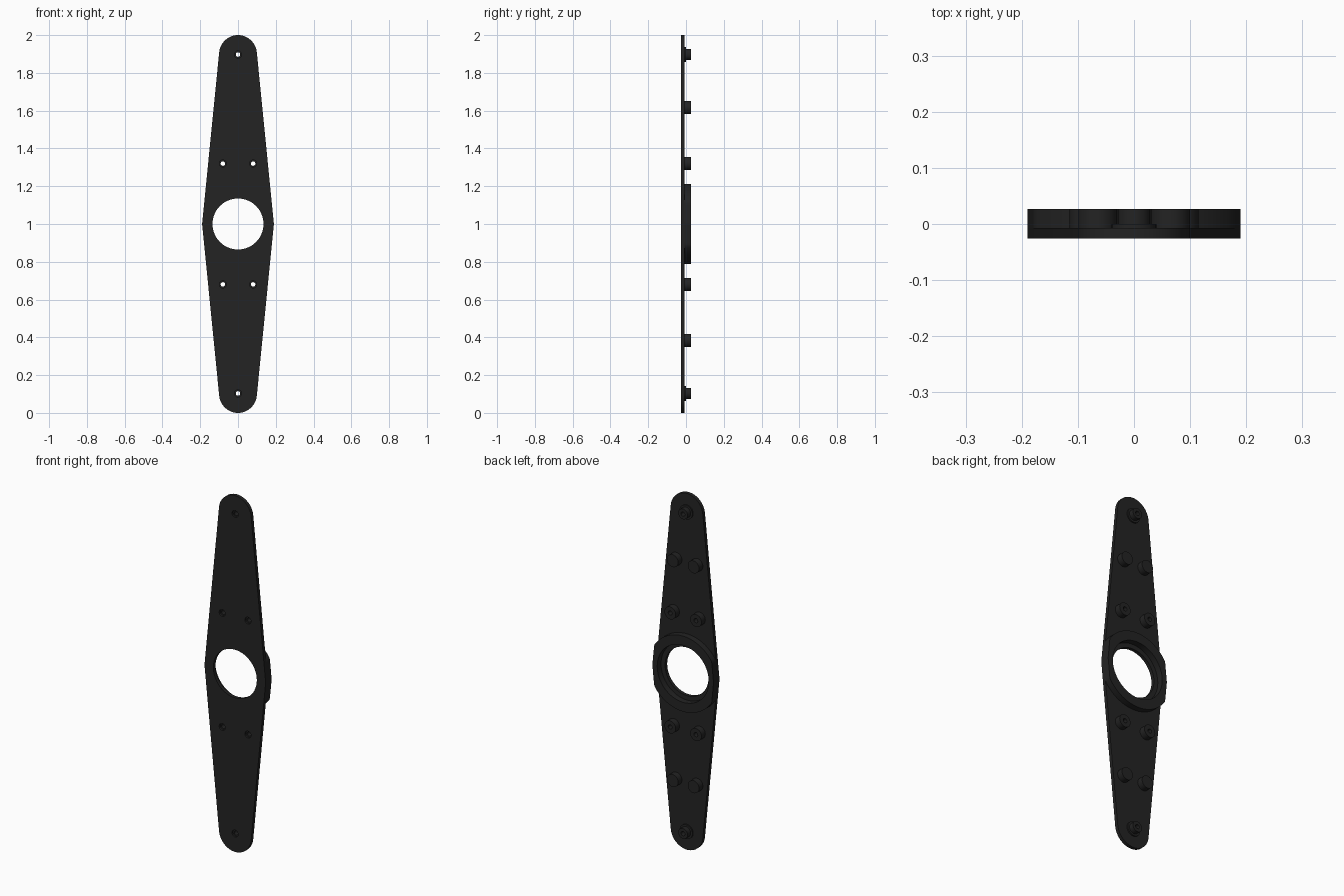
import bpy, bmesh
from math import sin, cos, pi, atan, sqrt

if "Cube" in bpy.data.objects:
    bpy.data.objects.remove(bpy.data.objects["Cube"])

FRONT, PLATE_BACK, BACK = -0.026, -0.007, 0.027
HALF_W, END_R, END_Z = 0.19, 0.1, 0.9

black = bpy.data.materials.new("matte_black")
black.diffuse_color = (0.017, 0.017, 0.017, 1)
black.use_nodes = True
black.node_tree.nodes["Principled BSDF"].inputs["Base Color"].default_value = black.diffuse_color


def circle(r, cx=0, cz=0, n=32):
    return [(cx + r * cos(2 * pi * i / n), cz + r * sin(2 * pi * i / n)) for i in range(n)]


def slab(name, loops, y0, y1):
    """Extrude flat loops (first outer, others holes) from y0 to y1."""
    cu = bpy.data.curves.new(name, 'CURVE')
    cu.dimensions, cu.fill_mode, cu.extrude = '2D', 'BOTH', (y1 - y0) / 2
    for pts in loops:
        sp = cu.splines.new('POLY')
        sp.points.add(len(pts) - 1)
        for p, (x, z) in zip(sp.points, pts):
            p.co = (x, z, 0, 1)
        sp.use_cyclic_u = True
    ob = bpy.data.objects.new(name, cu)
    bpy.context.collection.objects.link(ob)
    ob.rotation_euler = (pi / 2, 0, 0)
    ob.location = (0, (y0 + y1) / 2, 1)
    bpy.ops.object.select_all(action='DESELECT')
    bpy.context.view_layer.objects.active = ob
    ob.select_set(True)
    bpy.ops.object.convert(target='MESH')
    ob = bpy.context.object
    bm = bmesh.new()
    bm.from_mesh(ob.data)
    bmesh.ops.remove_doubles(bm, verts=bm.verts, dist=1e-5)
    bmesh.ops.recalc_face_normals(bm, faces=bm.faces)
    bm.to_mesh(ob.data)
    bm.free()
    ob.data.materials.clear()
    ob.data.materials.append(black)
    bpy.ops.object.shade_smooth_by_angle(angle=0.5)
    return ob


# Slope of the tapered sides, tangent to the rounded ends
k = 0.1
for _ in range(20):
    k = (HALF_W - END_R * sqrt(1 + k * k)) / END_Z
a0 = atan(k)

# Long tapered plate with rounded tips, bore and screw holes
tip = [(END_R * cos(a0 + (pi - 2 * a0) * i / 24),
        END_Z + END_R * sin(a0 + (pi - 2 * a0) * i / 24)) for i in range(25)]
outline = [(HALF_W, 0)] + tip + [(-HALF_W, 0)] + [(-x, -z) for x, z in tip]
screws = [(0, s * 0.897) for s in (1, -1)]
screws += [(x, s * 0.32) for s in (1, -1) for x in (-0.08, 0.08)]
bore = circle(0.135, n=64)
slab("plate", [outline, bore] + [circle(0.019, x, z, 20) for x, z in screws], FRONT, PLATE_BACK)

# Collar around the bore, trimmed to the plate sides
collar = []
for i in range(128):
    a = 2 * pi * i / 128
    r = min(0.212, HALF_W / (abs(cos(a)) + k * abs(sin(a))))
    collar.append((r * cos(a), r * sin(a)))
slab("collar", [collar, circle(0.16, n=64)], PLATE_BACK, BACK)

# Hollow screw bosses, wider foot on the two end ones
for x, z in screws:
    r = 0.029 if x == 0 else 0.035
    slab("screw_boss", [circle(r, x, z), circle(0.012, x, z, 20)], -0.016, BACK)
    if x == 0:
        slab("boss_foot", [circle(0.04, x, z), circle(0.019, x, z, 20)], PLATE_BACK, 0)

# Solid support pegs
for s in (1, -1):
    for x in (-0.065, 0.065):
        slab("support_peg", [circle(0.035, x, s * 0.617)], PLATE_BACK, BACK)
